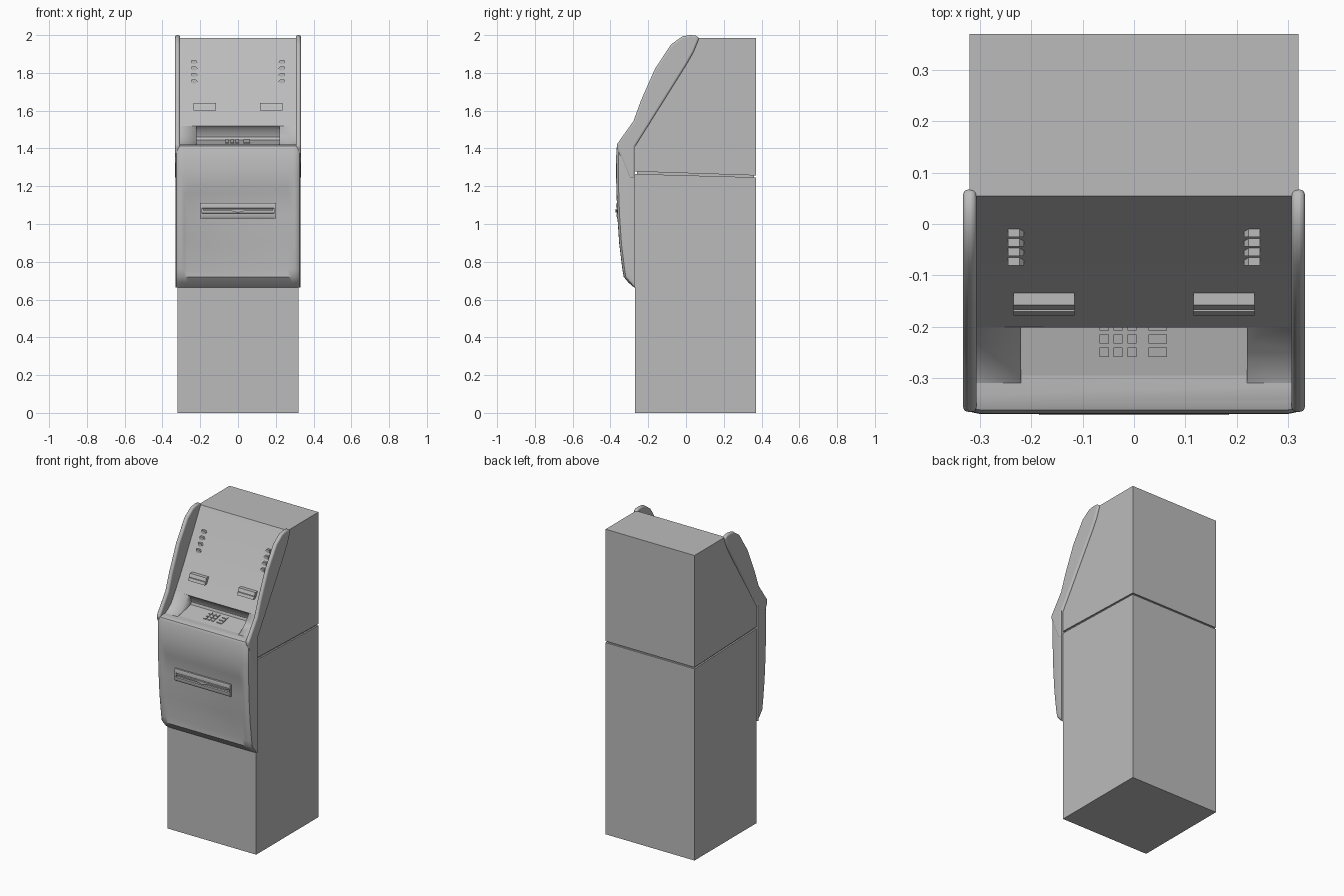
import bpy, bmesh

if "Cube" in bpy.data.objects:
    bpy.data.objects.remove(bpy.data.objects["Cube"])

grey = bpy.data.materials.new("cabinet grey")
grey.use_nodes = True
tone = (0.5, 0.5, 0.5, 1)
grey.diffuse_color = tone
grey.node_tree.nodes["Principled BSDF"].inputs["Base Color"].default_value = tone


def loft(name, rings, smooth=True):
    """Solid skinned through closed rings with equal point counts."""
    bm = bmesh.new()
    rows = [[bm.verts.new(p) for p in ring] for ring in rings]
    n = len(rows[0])
    for a, b in zip(rows, rows[1:]):
        for i in range(n):
            bm.faces.new((a[i], a[(i + 1) % n], b[(i + 1) % n], b[i]))
    bm.faces.new(rows[0][::-1])
    bm.faces.new(rows[-1])
    bmesh.ops.recalc_face_normals(bm, faces=bm.faces)
    mesh = bpy.data.meshes.new(name)
    bm.to_mesh(mesh)
    bm.free()
    mesh.materials.append(grey)
    ob = bpy.data.objects.new(name, mesh)
    bpy.context.collection.objects.link(ob)
    if smooth:
        bpy.context.view_layer.objects.active = ob
        bpy.ops.object.select_all(action='DESELECT')
        ob.select_set(True)
        bpy.ops.object.shade_smooth_by_angle(angle=0.6)
    return ob


def prism(name, profile, x0, x1, smooth=True):
    """Side profile of (y, z) points stretched across x."""
    return loft(name, [[(x, y, z) for y, z in profile] for x in (x0, x1)], smooth)


def bevel(ob, width, segments=2):
    mod = ob.modifiers.new("rounding", 'BEVEL')
    mod.width, mod.segments, mod.limit_method = width, segments, 'ANGLE'
    mod.angle_limit = 0.7


def fascia_y(z):
    return 0.055 + (z - 1.99) / 1.84


def shelf_z(y):
    return 1.412 + 0.2 * (y + 0.335)


# Lower cabinet, set-back core in the seam
HALF, FRONT, BACK = 0.32, -0.27, 0.37
prism("lower_cabinet", [(FRONT, 0), (BACK, 0), (BACK, 1.247), (FRONT, 1.265)], -HALF, HALF, False)
prism("seam_core", [(-0.26, 1.2), (0.36, 1.2), (0.36, 1.3), (-0.26, 1.3)], -0.31, 0.31, False)

# Upper cabinet with sloping fascia and keypad recess
upper = prism("upper_cabinet", [
    (FRONT, 1.278), (-0.345, 1.3), (-0.345, 1.412), (-0.31, 1.42), (-0.28, 1.436), (-0.25, 1.46),
    (-0.225, 1.488), (-0.2, 1.52), (0.055, 1.985), (BACK, 1.985), (BACK, 1.257)], -HALF, HALF)
cutter = prism("recess_cutter", [
    (-0.335, 1.412), (-0.17, 1.445), (-0.165, 1.46), (-0.175, 1.495), (-0.201, 1.518),
    (-0.25, 1.56), (-0.34, 1.5)], -0.22, 0.22)
cutter.hide_render = True
cutter.hide_viewport = True
cutter.display_type = 'WIRE'
cut = upper.modifiers.new("keypad recess", 'BOOLEAN')
cut.object, cut.operation, cut.solver = cutter, 'DIFFERENCE', 'EXACT'

# Front door: rounded corners, sunken centre; rows are height, front, sink
rings = []
for z, y, sink in [(0.665, -0.276, 0), (0.69, -0.305, 0), (0.72, -0.33, 0), (0.76, -0.337, 0.01),
                   (0.9, -0.354, 0.012), (1.05, -0.364, 0.012), (1.165, -0.368, 0.01),
                   (1.195, -0.369, 0), (1.27, -0.37, 0), (1.4, -0.369, 0), (1.414, -0.362, 0),
                   (1.42, -0.345, 0)]:
    half = [(0.331, FRONT), (0.331, min(FRONT, y + 0.03)), (0.326, min(FRONT, y + 0.012)),
            (0.315, y + 0.003), (0.3, y), (0.285, y + sink * 0.4), (0.265, y + sink)]
    outline = half + [(-x, d) for x, d in reversed(half)]
    rings.append([(x, d, z) for x, d in outline])
loft("front_door", rings)

# Side rails framing the fascia
rail = [(-0.365, 1.4), (-0.367, 1.42), (-0.278, 1.545), (-0.24, 1.65), (-0.165, 1.82),
        (-0.08, 1.95), (-0.02, 1.993), (0.02, 2.0), (0.05, 1.998), (0.07, 1.985), (0.04, 1.91),
        (0.0, 1.84), (FRONT, 1.41), (FRONT, 1.24), (-0.3, 1.24)]
for side, name in ((1, "left"), (-1, "right")):
    bevel(prism(name + "_side_rail", rail, side * 0.307, side * 0.333), 0.01, 3)

    # Card and receipt slots: hooded mouth in two lips around a dark gap
    x0, x1 = side * 0.116, side * 0.235
    prism(name + "_slot_upper_lip", [(-0.13, 1.64), (-0.158, 1.64), (-0.167, 1.623), (-0.135, 1.623)],
          x0, x1, False)
    prism(name + "_slot_lower_lip", [(-0.13, 1.617), (-0.17, 1.617), (-0.178, 1.6), (-0.13, 1.6)],
          x0, x1, False)
    prism(name + "_slot_throat", [(-0.13, 1.63), (-0.158, 1.63), (-0.164, 1.61), (-0.13, 1.61)],
          x0, x1, False)

    # Function keys: pointed buttons beside the display
    for i in range(4):
        z = 1.755 + i * 0.034
        shape = [(0.245, -1), (0.223, -1), (0.214, 0), (0.223, 1), (0.245, 1)]
        back = [(side * x, fascia_y(z) + 0.012, z + 0.01 * k) for x, k in shape]
        face = [(x, fascia_y(z) - 0.008, h) for x, _, h in back]
        loft(f"{name}_function_key_{i + 1}", [back, face], False)

# Keypad: three number columns and one wide command column
for row in range(3):
    y = -0.25 + row * 0.026
    for col, (x, w) in enumerate([(-0.058, 0.009), (-0.031, 0.009), (-0.004, 0.009), (0.046, 0.018)]):
        prof = [(y - 0.009, shelf_z(y - 0.009) - 0.003), (y + 0.009, shelf_z(y + 0.009) - 0.003),
                (y + 0.009, shelf_z(y + 0.009) + 0.005), (y - 0.009, shelf_z(y - 0.009) + 0.005)]
        prism(f"key_{row + 1}_{col + 1}", prof, x - w, x + w, False)

# Cash dispenser: frame, ledges and a lip dipping in the middle
prism("dispenser_back", [(-0.34, 1.03), (-0.356, 1.03), (-0.358, 1.11), (-0.34, 1.11)], -0.2, 0.2, False)
prism("dispenser_hood", [(-0.34, 1.11), (-0.367, 1.11), (-0.37, 1.102), (-0.369, 1.084), (-0.34, 1.078)],
      -0.2, 0.2)
prism("dispenser_sill", [(-0.34, 1.03), (-0.362, 1.03), (-0.367, 1.038), (-0.367, 1.055), (-0.34, 1.06)],
      -0.2, 0.2)
for side, name in ((1, "left"), (-1, "right")):
    prism(f"dispenser_{name}_cheek", [(-0.34, 1.03), (-0.364, 1.03), (-0.368, 1.11), (-0.34, 1.11)],
          side * 0.19, side * 0.2, False)
lip = [(-0.185, 1.072), (-0.04, 1.07), (0, 1.06), (0.04, 1.07), (0.185, 1.072), (0.185, 1.08), (-0.185, 1.08)]
loft("dispenser_lip", [[(x, y, z) for x, z in lip] for y in (-0.345, -0.372)], False)
